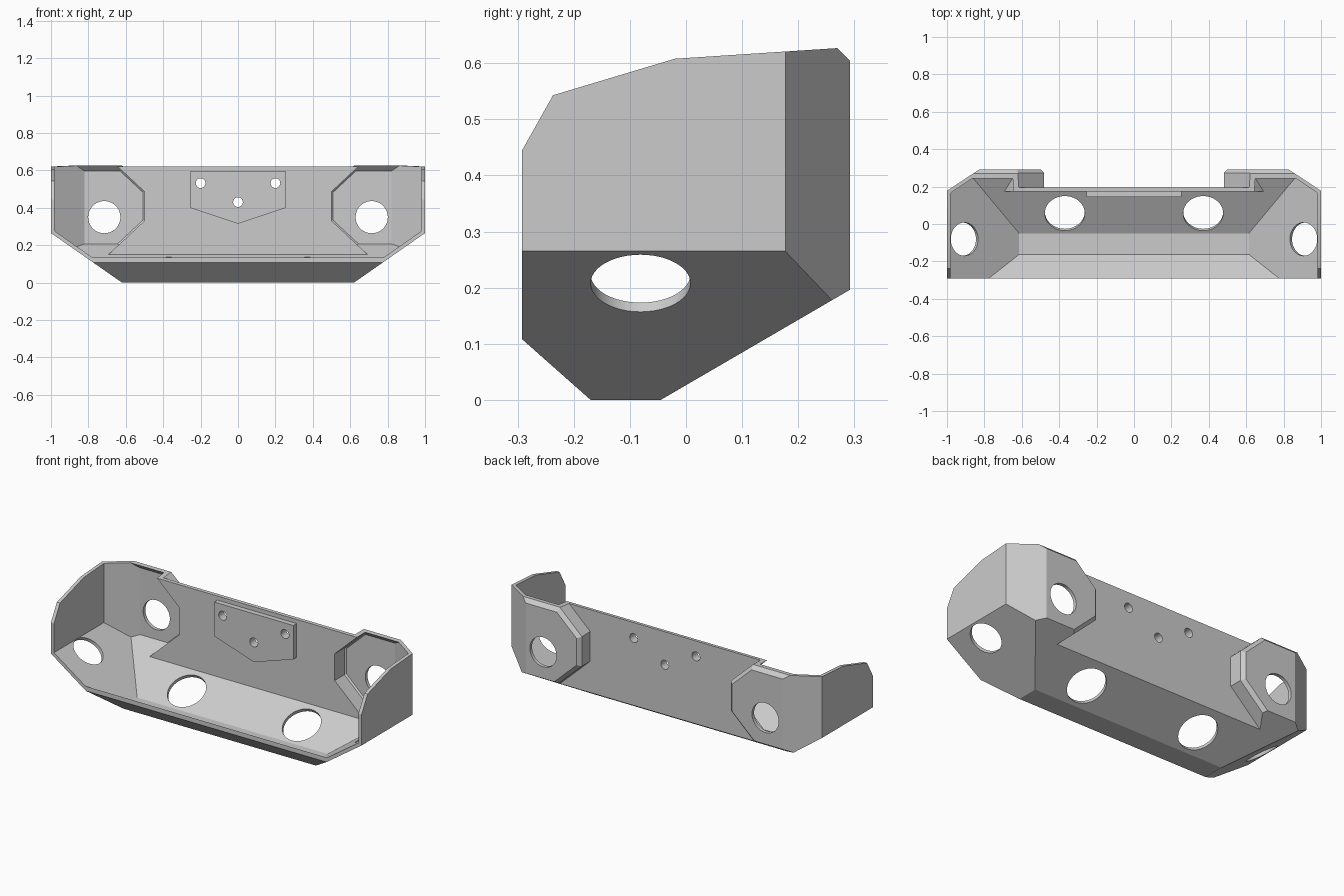
import bpy, bmesh, math
from mathutils import Vector

cube = bpy.data.objects.get("Cube")
if cube:
    bpy.data.objects.remove(cube)

WALL = 0.02

grey = bpy.data.materials.new("plain grey")
grey.use_nodes = True
grey.diffuse_color = (0.6, 0.6, 0.6, 1)
grey.node_tree.nodes["Principled BSDF"].inputs["Base Color"].default_value = (0.6, 0.6, 0.6, 1)


def make_object(name, bm):
    bmesh.ops.recalc_face_normals(bm, faces=bm.faces)
    if bm.calc_volume(signed=True) < 0:
        bmesh.ops.reverse_faces(bm, faces=bm.faces)
    mesh = bpy.data.meshes.new(name)
    bm.to_mesh(mesh)
    bm.free()
    mesh.materials.append(grey)
    obj = bpy.data.objects.new(name, mesh)
    bpy.context.collection.objects.link(obj)
    return obj


def convex(name, planes, inset=0.0):
    """Carve a block with (point, outward normal) planes, each moved inward."""
    bm = bmesh.new()
    bmesh.ops.create_cube(bm, size=3)
    for point, normal in planes:
        n = Vector(normal).normalized()
        bmesh.ops.bisect_plane(
            bm, geom=bm.verts[:] + bm.edges[:] + bm.faces[:], dist=1e-6,
            plane_co=Vector(point) - n * inset, plane_no=n, clear_outer=True)
        rim_edges = [e for e in bm.edges if e.is_boundary]
        if rim_edges:
            bmesh.ops.holes_fill(bm, edges=rim_edges, sides=0)
    return make_object(name, bm)


def loft(name, rings):
    """Closed solid through rings with equal numbers of points."""
    bm = bmesh.new()
    rows = [[bm.verts.new(p) for p in ring] for ring in rings]
    for a, b in zip(rows, rows[1:]):
        for i in range(len(a)):
            j = (i + 1) % len(a)
            bm.faces.new((a[i], a[j], b[j], b[i]))
    bm.faces.new(rows[0])
    bm.faces.new(rows[-1])
    return make_object(name, bm)


def cylinder(name, centre, axis, radius, length, sides=48):
    bm = bmesh.new()
    bmesh.ops.create_cone(bm, cap_ends=True, segments=sides, radius1=radius,
                          radius2=radius, depth=length)
    turn = Vector(axis).to_track_quat("Z", "Y").to_matrix()
    bmesh.ops.rotate(bm, verts=bm.verts, cent=(0, 0, 0), matrix=turn)
    bmesh.ops.translate(bm, verts=bm.verts, vec=centre)
    return make_object(name, bm)


def combine(target, tool, operation):
    mod = target.modifiers.new("combine", "BOOLEAN")
    mod.solver = "EXACT"
    mod.operation = operation
    mod.object = tool
    bpy.context.view_layer.update()
    bpy.context.view_layer.objects.active = target
    bpy.ops.object.modifier_apply(modifier=mod.name)
    bpy.data.objects.remove(tool)


# Planes of the walls that have thickness
walls = [((0, 0, 0), (0, 0, -1)),
         ((0, -0.17, 0), (0, -0.108, -0.122)),
         ((0, -0.045, 0), (0, 0.195, -0.335)),
         ((0, 0.292, 0), (0, 1, 0)),
         ((0, 0.27, 0.627), (0, 1, 1))]
for s in (-1, 1):
    walls += [((s, 0, 0), (s, 0, 0)),
              ((s, 0, 0.265), (s * 0.265, 0, -0.38)),
              ((s, 0.177, 0), (s * 0.113, 0.17, 0))]

# Planes of the open front and top rim
rim = [((0, -0.292, 0), (0, -1, 0)),
       ((0, -0.292, 0.445), (0, -0.098, 0.055)),
       ((0, -0.237, 0.543), (0, -0.065, 0.217)),
       ((0, -0.02, 0.608), (0, -0.019, 0.29))]


def recess_ring(y, d):
    """Outline of the space between the two back pods, widened by d."""
    x, top, low = 0.48 + d, 0.495 - 0.435 * d, 0.322 + 0.435 * d
    right = [(x + 1.07 * (low + 0.2), -0.2), (x, low), (x, top),
             (x + 1.07 * (1.6 - top), 1.6)]
    outline = right + [(-px, pz) for px, pz in reversed(right)]
    return [(px, y, pz) for px, pz in outline]


def body(name, planes, inset):
    """Solid with two pods standing out at the back, bevelled at their edges."""
    solid = convex(name, planes, inset)
    bevel_y = 0.272 - 0.414 * inset
    recess = loft("back_recess", [recess_ring(0.195 - inset, inset),
                                  recess_ring(bevel_y, inset),
                                  recess_ring(0.4, inset + 0.4 - bevel_y)])
    combine(solid, recess, "DIFFERENCE")
    return solid


# Outer body, then hollow it out
tray = body("bumper_shell", walls + rim, 0)
combine(tray, body("hollow", walls, WALL), "DIFFERENCE")

# Mounting plate on the inside of the back panel
outline = [(-0.255, 0.597), (-0.255, 0.4), (0, 0.315), (0.255, 0.4), (0.255, 0.597)]
plate = loft("mounting_plate", [[(x, y, z) for x, z in outline] for y in (0.145, 0.185)])
combine(tray, plate, "UNION")

# Round openings
for s in (-1, 1):
    combine(tray, cylinder("pod_hole", (s * 0.715, 0.28, 0.35), (0, 1, 0), 0.086, 0.1), "DIFFERENCE")
    combine(tray, cylinder("floor_hole", (s * 0.37, 0.067, 0.065), (0, 0.195, -0.335), 0.107, 0.1), "DIFFERENCE")
    combine(tray, cylinder("side_hole", (s * 0.918, -0.081, 0.208), (s * 0.265, 0, -0.38), 0.089, 0.1), "DIFFERENCE")
for x, z in [(-0.2, 0.532), (0.2, 0.532), (0, 0.43)]:
    combine(tray, cylinder("bolt_hole", (x, 0.17, z), (0, 1, 0), 0.026, 0.2, 24), "DIFFERENCE")

# Smooth only the round holes
tray.select_set(True)
bpy.context.view_layer.objects.active = tray
bpy.ops.object.shade_smooth_by_angle(angle=math.radians(20))
